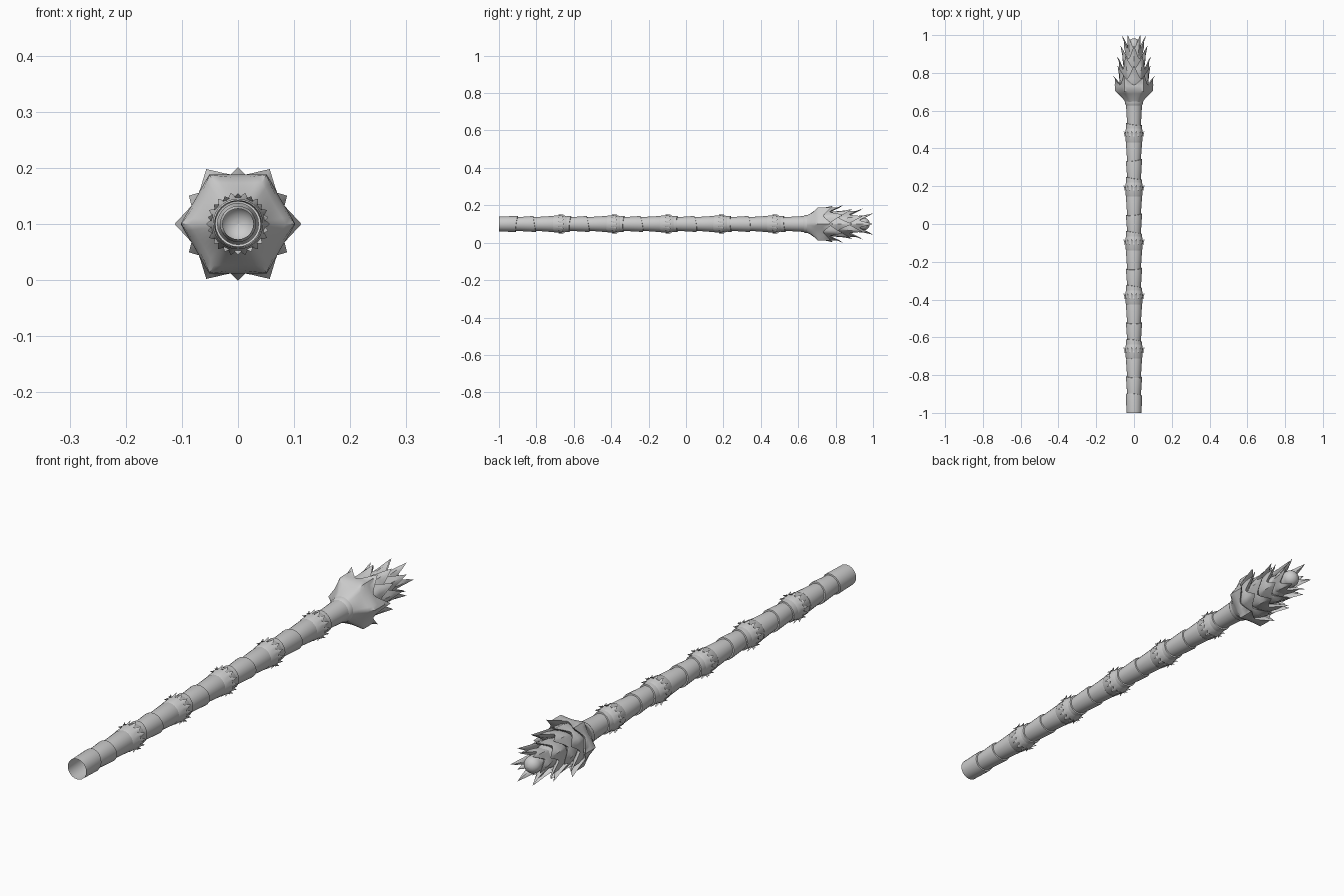
import bpy, bmesh, math

if "Cube" in bpy.data.objects:
    bpy.data.objects.remove(bpy.data.objects["Cube"])

CZ = 0.1  # height of the staff axis
grey = bpy.data.materials.new("stone grey")
grey.diffuse_color = (0.6, 0.6, 0.6, 1)
grey.use_nodes = True
grey.node_tree.nodes["Principled BSDF"].inputs["Base Color"].default_value = grey.diffuse_color


def loft(name, rings, teeth=6, steps=8, phase=0.0, power=1.5, angle=35):
    """Skin rings (y, radius, tooth_length, tooth_flare, tilt, tilt_angle) round the axis."""
    bm = bmesh.new()
    n = teeth * steps
    loops = []
    for y, r, length, flare, tilt, turn in rings:
        loop = []
        for i in range(n):
            a = 2 * math.pi * i / n
            t = abs(((i / steps) + 0.5) % 1 - 0.5) * 2
            k = 1 - t
            rr = r + flare * k ** (power + 0.5)
            yy = y + length * k ** power + tilt * math.cos(a - turn)
            loop.append(bm.verts.new((rr * math.cos(a + phase), yy,
                                      CZ + rr * math.sin(a + phase))))
        loops.append(loop)
    for a, b in zip(loops, loops[1:]):
        for i in range(n):
            j = (i + 1) % n
            bm.faces.new((a[i], b[i], b[j], a[j]))
    me = bpy.data.meshes.new(name)
    bm.to_mesh(me)
    bm.free()
    ob = bpy.data.objects.new(name, me)
    bpy.context.collection.objects.link(ob)
    me.materials.append(grey)
    bpy.context.view_layer.objects.active = ob
    ob.select_set(True)
    bpy.ops.object.shade_smooth_by_angle(angle=math.radians(angle))
    ob.select_set(False)
    return ob


# Shaft: flared sections, each ending in a slightly tilted step, open at the front
shaft = [(-1.0, 0.040, 0, 0, 0, 0)]
count = 17
for i in range(1, count):
    y = -1 + i * 0.0955
    tilt = 0.007 if i % 3 else 0.003
    turn = i * 2.2
    shaft += [(y - 0.006, 0.0425, 0, 0, tilt, turn),
              (y, 0.0415, 0, 0, tilt, turn),
              (y + 0.001, 0.0365, 0, 0, tilt, turn)]
shaft.append((0.64, 0.043, 0, 0, 0, 0))
loft("shaft", shaft, teeth=6, steps=4)

# Collars: two jagged crowns opening backwards and a small one opening forwards
for i in range(5):
    c = -0.675 + i * 0.286
    loft(f"collar_front_crown_{i + 1}",
         [(c - 0.045, 0.038, 0, 0, 0, 0), (c - 0.03, 0.045, 0, 0, 0, 0),
          (c - 0.005, 0.046, 0, 0, 0, 0), (c + 0.002, 0.047, 0.022, 0.010, 0, 0),
          (c - 0.002, 0.040, 0, 0, 0, 0)], teeth=14, steps=4, power=1)
    loft(f"collar_back_crown_{i + 1}",
         [(c + 0.045, 0.038, 0, 0, 0, 0), (c + 0.03, 0.044, 0, 0, 0, 0),
          (c + 0.018, 0.045, 0, 0, 0, 0), (c + 0.012, 0.046, -0.022, 0.009, 0, 0),
          (c + 0.014, 0.040, 0, 0, 0, 0)], teeth=14, steps=4, phase=math.pi / 14, power=1)

# Neck ring below the head
loft("neck_ring", [(0.625, 0.040, 0, 0, 0, 0), (0.635, 0.047, 0, 0, 0, 0),
                   (0.65, 0.048, 0, 0, 0, 0), (0.655, 0.042, 0, 0, 0, 0)])

# Flared six-pointed cup at the base of the head
loft("head_cup", [(0.64, 0.044, 0, 0, 0, 0), (0.665, 0.056, 0, 0.003, 0, 0),
                  (0.69, 0.073, 0, 0.012, 0, 0), (0.705, 0.083, 0, 0.018, 0, 0),
                  (0.725, 0.088, 0.01, 0.014, 0, 0), (0.735, 0.088, 0.035, 0.013, 0, 0),
                  (0.735, 0.087, 0.052, 0.026, 0, 0), (0.734, 0.083, 0.04, 0.016, 0, 0),
                  (0.725, 0.06, 0, 0, 0, 0)])

# Tiers of pointed scales, alternating by half a scale: tip y, tip radius
tiers = [(0.84, 0.101), (0.89, 0.092), (0.945, 0.083), (1.0, 0.066)]
for i, (tip, rad) in enumerate(tiers):
    body = rad - 0.027
    loft(f"scale_tier_{i + 1}",
         [(tip - 0.15, body * 0.8, 0, 0, 0, 0), (tip - 0.11, body, 0, 0.004, 0, 0),
          (tip - 0.08, body + 0.004, 0.012, 0.009, 0, 0),
          (tip - 0.075, body + 0.004, 0.045, 0.011, 0, 0),
          (tip - 0.072, body + 0.003, 0.072, 0.024, 0, 0),
          (tip - 0.073, body - 0.001, 0.055, 0.015, 0, 0),
          (tip - 0.075, body - 0.008, 0.02, 0.004, 0, 0),
          (tip - 0.085, body * 0.7, 0, 0, 0, 0)],
         phase=math.pi / 6 * ((i + 1) % 2))

# Rounded core that closes the end of the head
core = [(0.72, 0.055, 0, 0, 0, 0), (0.86, 0.046, 0, 0, 0, 0), (0.93, 0.032, 0, 0, 0, 0)]
core += [(0.95 + 0.033 * math.sin(a), max(0.033 * math.cos(a), 0.0005), 0, 0, 0, 0)
         for a in (math.pi / 2 * k / 6 for k in range(7))]
loft("head_core", core, steps=4, angle=60)
